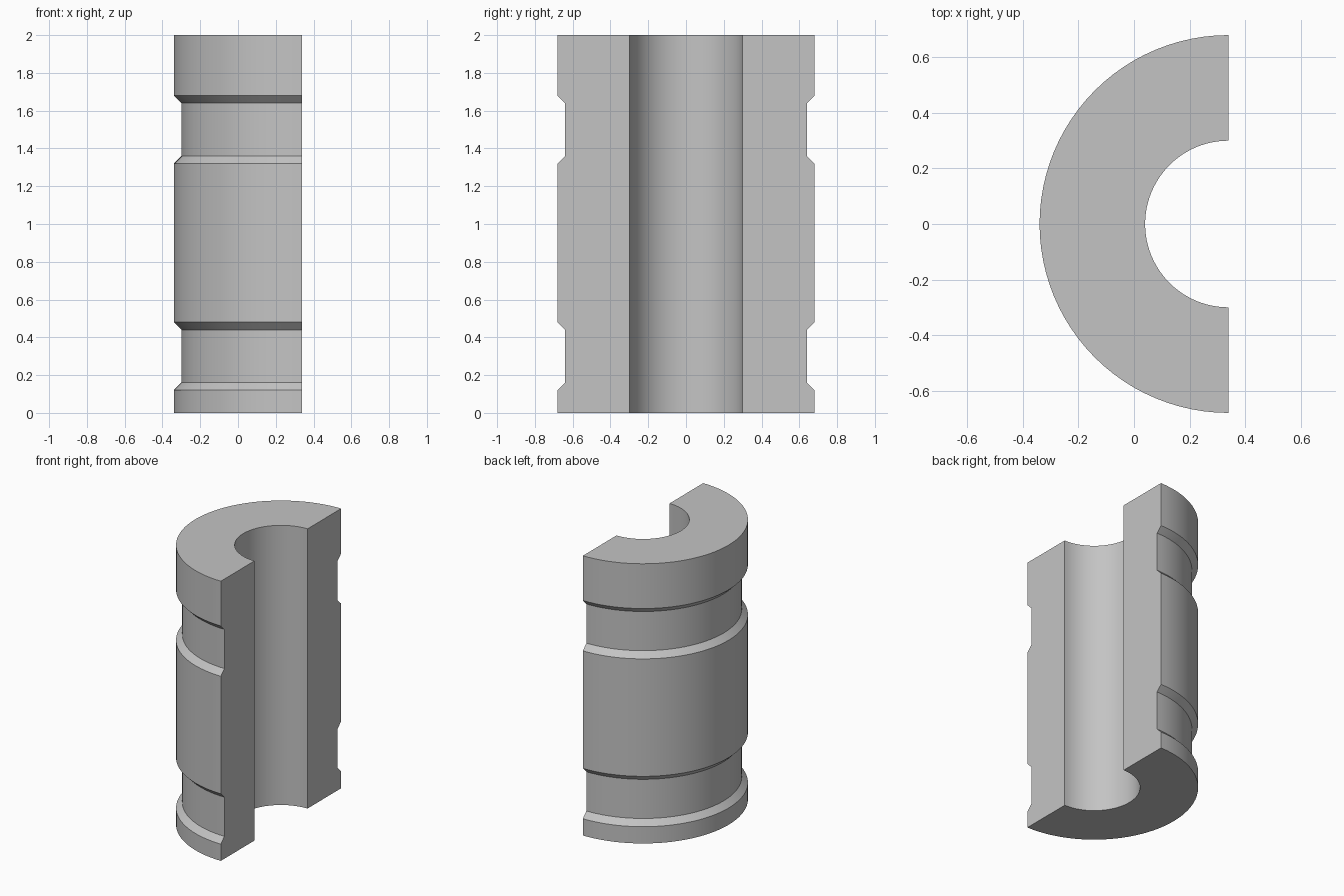
import bpy, bmesh, math

if "Cube" in bpy.data.objects:
    bpy.data.objects.remove(bpy.data.objects["Cube"])

R_OUT, R_GROOVE, R_IN, HEIGHT = 0.68, 0.64, 0.30, 2.0
CENTRE_X = 0.34
SEGMENTS = 48
CHAMFER = 0.04
GROOVES = [(0.12, 0.48), (1.32, 1.68)]

# Wall cross-section (radius, height), with two chamfered grooves outside
profile = [(R_IN, 0), (R_OUT, 0)]
for low, high in GROOVES:
    profile += [(R_OUT, low), (R_GROOVE, low + CHAMFER),
                (R_GROOVE, high - CHAMFER), (R_OUT, high)]
profile += [(R_OUT, HEIGHT), (R_IN, HEIGHT)]

# Sweep the section through half a turn
bm = bmesh.new()
rings = []
for i in range(SEGMENTS + 1):
    a = math.pi / 2 + math.pi * i / SEGMENTS
    rings.append([bm.verts.new((CENTRE_X + r * math.cos(a), r * math.sin(a), z))
                  for r, z in profile])
n = len(profile)
for r0, r1 in zip(rings, rings[1:]):
    for j in range(n):
        k = (j + 1) % n
        bm.faces.new((r0[j], r0[k], r1[k], r1[j]))

# Flat cut faces at both ends of the sweep
bm.faces.new(rings[0])
bm.faces.new(rings[-1])
bmesh.ops.recalc_face_normals(bm, faces=bm.faces)

mesh = bpy.data.meshes.new("half_sleeve")
bm.to_mesh(mesh)
bm.free()
sleeve = bpy.data.objects.new("half_sleeve", mesh)
bpy.context.collection.objects.link(sleeve)

# Plain grey
grey = bpy.data.materials.new("grey")
grey.diffuse_color = (0.55, 0.55, 0.55, 1)
grey.use_nodes = True
grey.node_tree.nodes["Principled BSDF"].inputs["Base Color"].default_value = grey.diffuse_color
mesh.materials.append(grey)

# Smooth curved walls, crisp chamfers and cuts
bpy.context.view_layer.objects.active = sleeve
sleeve.select_set(True)
bpy.ops.object.shade_smooth_by_angle(angle=math.radians(30))
